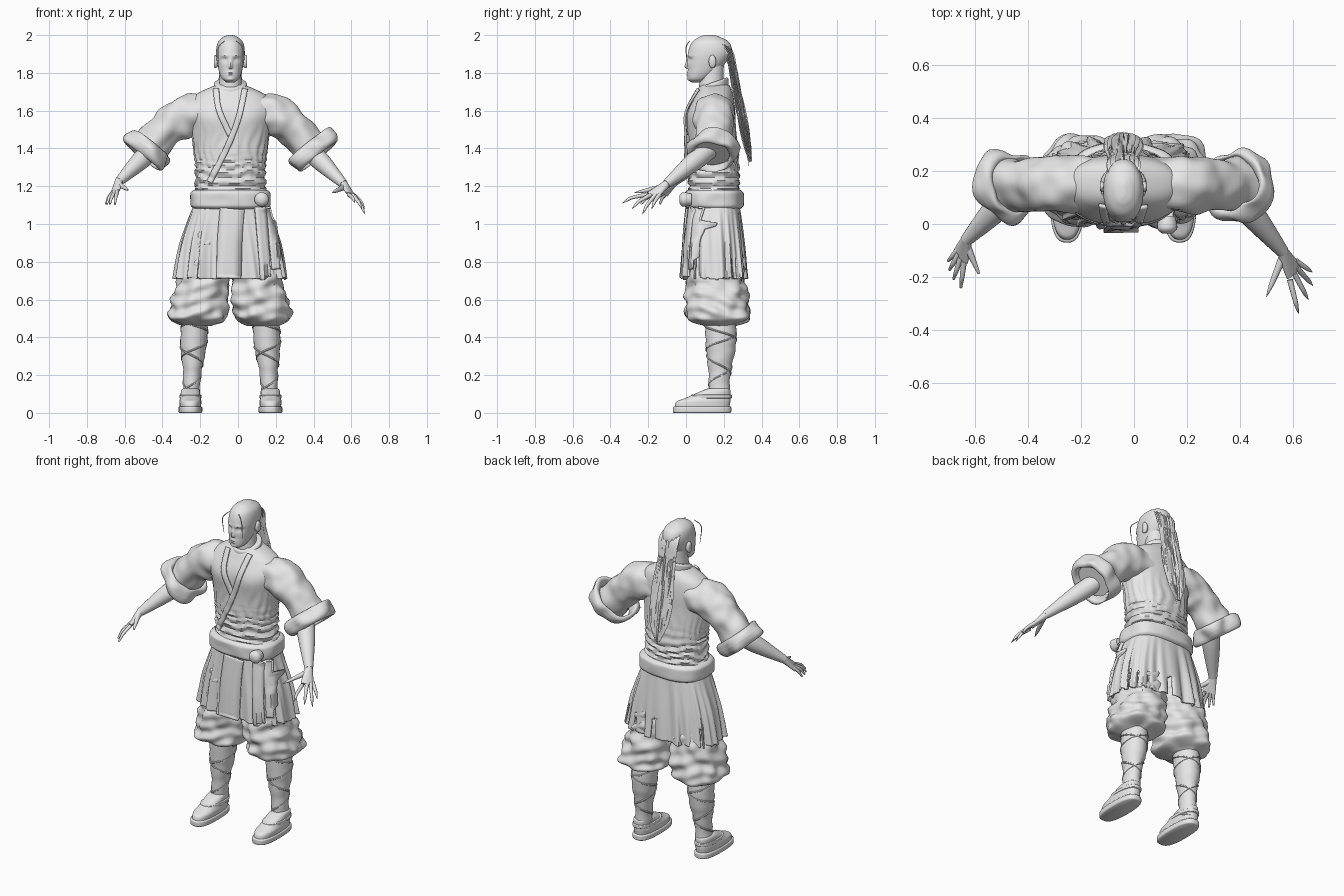
import bpy, math, random
from math import sin, cos, pi, exp, sqrt
from mathutils import Vector, noise
from mathutils.bvhtree import BVHTree

random.seed(4)
if "Cube" in bpy.data.objects:
    bpy.data.objects.remove(bpy.data.objects["Cube"])

centre_x = -.04
X, Y, Z = Vector((1, 0, 0)), Vector((0, 1, 0)), Vector((0, 0, 1))

tone = (.8, .8, .8, 1)
grey = bpy.data.materials.new("plain_grey")
grey.use_nodes = True
grey.diffuse_color = tone
grey.node_tree.nodes["Principled BSDF"].inputs["Base Color"].default_value = tone


def add(name, verts, faces, thick=0):
    mesh = bpy.data.meshes.new(name)
    mesh.from_pydata([tuple(v) for v in verts], [], faces)
    mesh.polygons.foreach_set("use_smooth", [True] * len(mesh.polygons))
    mesh.set_sharp_from_angle(angle=math.radians(50))
    mesh.materials.append(grey)
    part = bpy.data.objects.new(name, mesh)
    bpy.context.collection.objects.link(part)
    if thick:
        solid = part.modifiers.new("thickness", "SOLIDIFY")
        solid.thickness = thick
    return part


def smooth(keys, steps):
    """Catmull-Rom curve through rows of numbers."""
    rows, last = [], len(keys) - 1
    for i in range(last):
        before, start, end, after = (keys[max(0, min(last, i + o))] for o in (-1, 0, 1, 2))
        for s in range(steps):
            t = s / steps
            rows.append([b + t / 2 * (c - a + t * (2*a - 5*b + 4*c - d + t * (3*(b - c) + d - a)))
                         for a, b, c, d in zip(before, start, end, after)])
    return rows + [list(keys[-1])]


def signed_power(value, power):
    return math.copysign(abs(value) ** power, value)


def loft(name, keys, n=32, steps=5, side=Y, axis=None, power=1, bump=None,
         drop=None, caps=True, thick=0):
    """Skin rings (x, y, z, half width, half depth) along a path."""
    rows = smooth(keys, steps)
    last = len(rows) - 1
    angles = [2 * pi * j / n for j in range(n)]
    verts, faces = [], []
    for i, (x, y, z, width, depth) in enumerate(rows):
        middle = Vector((x, y, z))
        ahead, behind = rows[min(i + 1, last)], rows[max(i - 1, 0)]
        along = (axis or Vector(ahead[:3]) - Vector(behind[:3])).normalized()
        across = along.cross(side).normalized()
        sideways = across.cross(along)
        for angle in angles:
            p = (middle + sideways * width * signed_power(cos(angle), power)
                 + across * depth * signed_power(sin(angle), power))
            if bump:
                p += (p - middle).normalized() * bump(p, angle, i / last)
            verts.append(p)
    for i in range(last):
        for j, angle in enumerate(angles):
            if not (drop and drop(i / last, angle)):
                k = (j + 1) % n
                faces.append((i*n + j, i*n + k, i*n + n + k, i*n + n + j))
    if caps:
        faces += [tuple(reversed(range(n))), tuple(range(len(verts) - n, len(verts)))]
    return add(name, verts, faces, thick)


def stack(name, rings, offset=0, lean=0, axis=Z, **options):
    """Upright loft; rings are (height, front, back, half width)."""
    base = rings[0][0]
    keys = [(centre_x + offset + lean * (z - base), (front + back) / 2, z, width, (back - front) / 2)
            for z, front, back, width in rings]
    return loft(name, keys, side=X, axis=axis, **options)


def band(name, bottom, top, front, back, width, lip=.01, **options):
    """Upright ring of material with rounded rims."""
    rings = []
    for k in range(9):
        t = k / 4 - 1
        inset = lip * (1 - sqrt(1 - t ** 4))
        rings.append((bottom + (top - bottom) * k / 8, front + inset, back - inset, width - inset))
    return stack(name, rings, steps=2, **options)


def tube(name, points, n=12, **options):
    """Round tube; points are (x, y, z, radius)."""
    return loft(name, [(*p, p[-1]) for p in points], n=n, **options)


def strip(name, points, width, target, lift):
    """Cloth band laid on the front of a body; points are (x, z)."""
    body = target.data
    tree = BVHTree.FromPolygons([v.co for v in body.vertices], [p.vertices[:] for p in body.polygons])
    rows, verts, y = smooth(points, 10), [], 0
    last = len(rows) - 1
    for i, (x, z) in enumerate(rows):
        ahead, behind = rows[min(i + 1, last)], rows[max(i - 1, 0)]
        sideways = Vector((behind[1] - ahead[1], 0, ahead[0] - behind[0])).normalized()
        for j in range(4):
            p = Vector((x, -1, z)) + sideways * width * (j / 3 - .5)
            hit = tree.ray_cast(p, Y)[0]
            y = hit.y if hit else y
            verts.append((p.x, y - lift, p.z))
    faces = [(4*i + j, 4*i + j + 1, 4*i + j + 5, 4*i + j + 4) for i in range(last) for j in range(3)]
    add(name, verts, faces, thick=.012)


def folds(amount, scale):
    """Irregular cloth creases."""
    return lambda p, angle, t: amount * noise.noise(p * scale)


# Head with modelled face
def face(p, angle, t):
    def mound(height, x, z, wide, tall):
        return height * exp(-((abs(p.x - centre_x) - x) / wide) ** 2 - ((p.z - z) / tall) ** 2)
    if p.y > .1:
        return 0
    nose = mound(.02, 0, p.z, .01, 1) * max(0, 1 - abs(p.z - 1.83) / (.05 if p.z > 1.83 else .01))
    eyes = mound(-.013, .03, 1.87, .017, .012) + mound(.005, .03, 1.867, .01, .006)
    brow = mound(.006, .03, 1.89, .02, .008)
    lips = mound(.006, 0, 1.803, .02, .004) + mound(.006, 0, 1.79, .017, .004)
    chin = mound(.005, 0, 1.764, .015, .008)
    return nose + eyes + brow + lips + chin


stack("head", [(1.75, .03, .08, .02), (1.77, .01, .12, .046), (1.82, .01, .18, .064), (1.9, .01, .24, .076),
               (1.96, .03, .23, .067), (1.99, .07, .18, .038), (2, .1, .15, .01)],
      n=96, steps=10, bump=face, power=.92)
stack("neck", [(1.64, .08, .21, .08), (1.74, .07, .2, .06), (1.84, .09, .2, .055)])


# Torso with pectorals and waist creases
def shirt(p, angle, t):
    warp = noise.noise(p * 9)
    waist = max(0, min(1, (1.42 - p.z) * 6))
    ribs = max(0, 1 - abs(p.z - 1.38) * 6)
    chest = Vector((abs(p.x - centre_x) - .1, p.z - 1.55)).length
    swell = .014 * exp(-(chest / .07) ** 2) if p.y < .1 else 0
    return swell + waist * .008 * sin(p.z * 150 + 5 * warp) + ribs * .004 * sin(angle * 22 + 4 * warp)


torso = stack("torso", [(1.1, .02, .28, .19), (1.3, .01, .28, .185), (1.5, .01, .265, .21), (1.6, .015, .26, .235),
                        (1.68, .05, .25, .19), (1.735, .08, .23, .08)],
              n=96, steps=16, bump=shirt, power=.88)
band("collar", 1.7, 1.75, .055, .23, .088, axis=Vector((0, -.35, 1)))
strip("left_lapel", [(.035, 1.71), (0, 1.55), (-.07, 1.38), (-.15, 1.22)], .03, torso, lift=.005)
strip("right_lapel", [(-.115, 1.71), (-.1, 1.6), (-.04, 1.47)], .03, torso, lift=.002)

# Belt, knot, skirt and hanging sashes
band("belt", 1.08, 1.18, -.01, .305, .212, lip=.02, n=64, power=.75, bump=folds(.008, 12))
tube("belt_knot", [(.125, .03, 1.13, .03), (.125, -.015, 1.13, .038), (.125, -.035, 1.13, .02)], side=X, n=20)


def pleats(p, angle, t):
    return (1 - t) * (.011 * sin(15 * angle + 2 * sin(3 * angle)) + .009 * sin(26 * angle + 5 * p.z))


tears = [random.uniform(0, 2 * pi) for k in range(7)]


def torn(t, angle):
    slit = .3 if any(abs(angle - tear) < .03 for tear in tears) else 0
    return t < slit + .05 * abs(sin(5 * angle) * sin(13 * angle))


skirt = stack("skirt", [(.705, -.01, .32, .295), (.9, 0, .305, .262), (1.09, .015, .285, .2)],
              n=180, steps=20, power=.72, bump=pleats, drop=torn, caps=False, thick=.008)
strip("long_sash", [(.115, 1.09), (.14, .8), (.148, .665)], .058, skirt, lift=.008)
strip("short_sash", [(.15, 1.09), (.18, .95), (.2, .76)], .045, skirt, lift=.004)
strip("front_flap", [(-.03, 1.08), (-.045, .9), (-.05, .71)], .13, skirt, lift=.006)


# Combed hair tail with loose strands
def combed(p, angle, t):
    return .005 * sin(angle * 17 + p.z * 12) + .003 * sin(angle * 31)


tail = [(1.97, .15, .04), (1.92, .22, .06), (1.8, .25, .055), (1.6, .29, .07), (1.45, .32, .06), (1.33, .34, .01)]
loft("hair_tail", [(centre_x, y, z, width, width * .3) for z, y, width in tail],
     n=72, steps=8, side=X, bump=combed)
for k in range(14):
    x, y = random.uniform(-.06, .06), random.uniform(-.01, .01)
    end = random.uniform(1.3, 1.45)
    strand = []
    for j in range(5):
        z = 1.82 + (end - 1.82) * j / 4
        strand.append((centre_x + x * sin(1 + j / 2), .255 + y + (1.82 - z) * .17, z, .008 - .0017 * j))
    tube("hair_strand", strand, n=6, side=X)

for mirror, label in ((-1, "right_"), (1, "left_")):
    def at(distance):
        return centre_x + mirror * distance

    # Ear and loose forelock
    loft(label + "ear", [(at(.065), .14, 1.86, .015, .025), (at(.08), .14, 1.86, .02, .035),
                         (at(.088), .14, 1.86, .015, .03)], axis=X * mirror, n=20)
    tube(label + "forelock", [(at(.03), .02, 1.97, .002), (at(.065), 0, 1.93, .003), (at(.062), .01, 1.83, .001)], n=6)

    # Sleeve with rolled cuff
    sleeve = [(.1, 1.575, .1), (.2, 1.583, .106), (.28, 1.55, .106), (.35, 1.49, .094), (.45, 1.38, .1)]
    tube(label + "sleeve", [(at(d), .15, z, radius) for d, z, radius in sleeve],
         n=48, steps=8, bump=folds(.016, 13))
    slope = Vector((mirror * .63, -.08, -.77))
    hem = Vector((at(.44), .145, 1.39))
    roll = [2 * pi * k / 12 for k in range(13)]
    tube(label + "cuff", [(*(hem + slope * .045 * sin(q)), .115 + .024 * cos(q)) for q in roll],
         n=48, steps=3, axis=slope, caps=False, bump=folds(.035, 10))

    # Ballooned trouser leg
    crease = folds(.026, 14)
    stack(label + "trouser", [(.46, .1, .26, .07), (.5, .01, .335, .147), (.6, .005, .325, .147),
                              (.8, .015, .295, .125), (1, .03, .27, .1)],
          offset=mirror * .18, lean=mirror * -.16, n=72, steps=12, power=.9,
          bump=lambda p, angle, t: crease(p, angle, t) + .006 * sin(p.z * 85 + 3 * sin(2 * angle)))

    # Shin with crossed wrappings
    shin = [(.06, .12, .23, .046), (.2, .12, .235, .047), (.36, .105, .265, .07), (.48, .1, .265, .07)]
    stack(label + "shin", shin, offset=mirror * .21, lean=mirror * -.05,
          bump=lambda p, angle, t: .003 * sin(p.z * 130 + 2 * sin(angle)))
    for turn in (-1, 1):
        path = []
        for i, (z, front, back, width) in enumerate(smooth(shin, 13)):
            angle = turn * i * .42 + 1
            path.append((at(.213 - .05 * z) + width * cos(angle),
                         (front + back + (back - front) * sin(angle)) / 2, z, .005))
        tube(label + "wrapping", path, n=6, steps=2, side=Z)

    # Shoe, sole and ankle strap
    foot = mirror * .212
    band(label + "sole", 0, .035, -.07, .24, .063, lip=.006, offset=foot, n=48, power=.75)
    stack(label + "shoe", [(.03, -.06, .23, .056), (.06, -.05, .235, .058), (.08, 0, .235, .054),
                           (.12, .09, .235, .048), (.13, .12, .22, .035)], offset=foot, n=48, power=.82)
    band(label + "ankle_strap", .075, .098, .025, .244, .058, offset=foot, power=.85)

# Forearms and hands with fanned fingers, clawed on the left
hands = {"right_": (-1, Vector((-.63, -.06, 1.225)), .12, .2, .18, .025, .005),
         "left_": (1, Vector((.56, -.105, 1.21)), .25, .24, .24, .035, .001)}
for label, (mirror, wrist, turn, spread, reach, shorter, nail) in hands.items():
    elbow = Vector((centre_x + mirror * .4, .14, 1.41))
    tube(label + "forearm", [(*elbow.lerp(wrist, t), radius) for t, radius in ((0, .05), (.4, .05), (1, .024))], n=24)

    def toward(angle, length, fall):
        return wrist + Vector((mirror * sin(angle) * length, -cos(angle) * length, -fall))

    knuckles = []
    for k in range(4):
        angle, length = turn + spread * k, reach - shorter * k
        root = toward(angle, length * .45, .055)
        knuckles.append(root)
        tip = toward(angle, length, .16 - .03 * abs(k - 2) if nail < .002 else .12)
        finger = [(*(root.lerp(tip, t) + Z * .012 * sin(pi * t)), radius)
                  for t, radius in ((0, .011), (.6, .009), (.8, .007), (1, nail))]
        tube(label + "finger", finger, steps=3, side=X)
    root, tip = toward(0, .02, .015), toward(-.35, reach * .75, .045)
    tube(label + "thumb", [(*root.lerp(tip, t), radius) for t, radius in ((0, .016), (.7, .009), (1, nail))], side=X)
    middle = (knuckles[0] + knuckles[-1]) / 2
    loft(label + "palm", [(*wrist.lerp(middle, t), .022 + .018 * min(1, t), .022 - .01 * t)
                          for t in (-.1, .3, .7, 1.1)], n=20, side=knuckles[-1] - knuckles[0])
